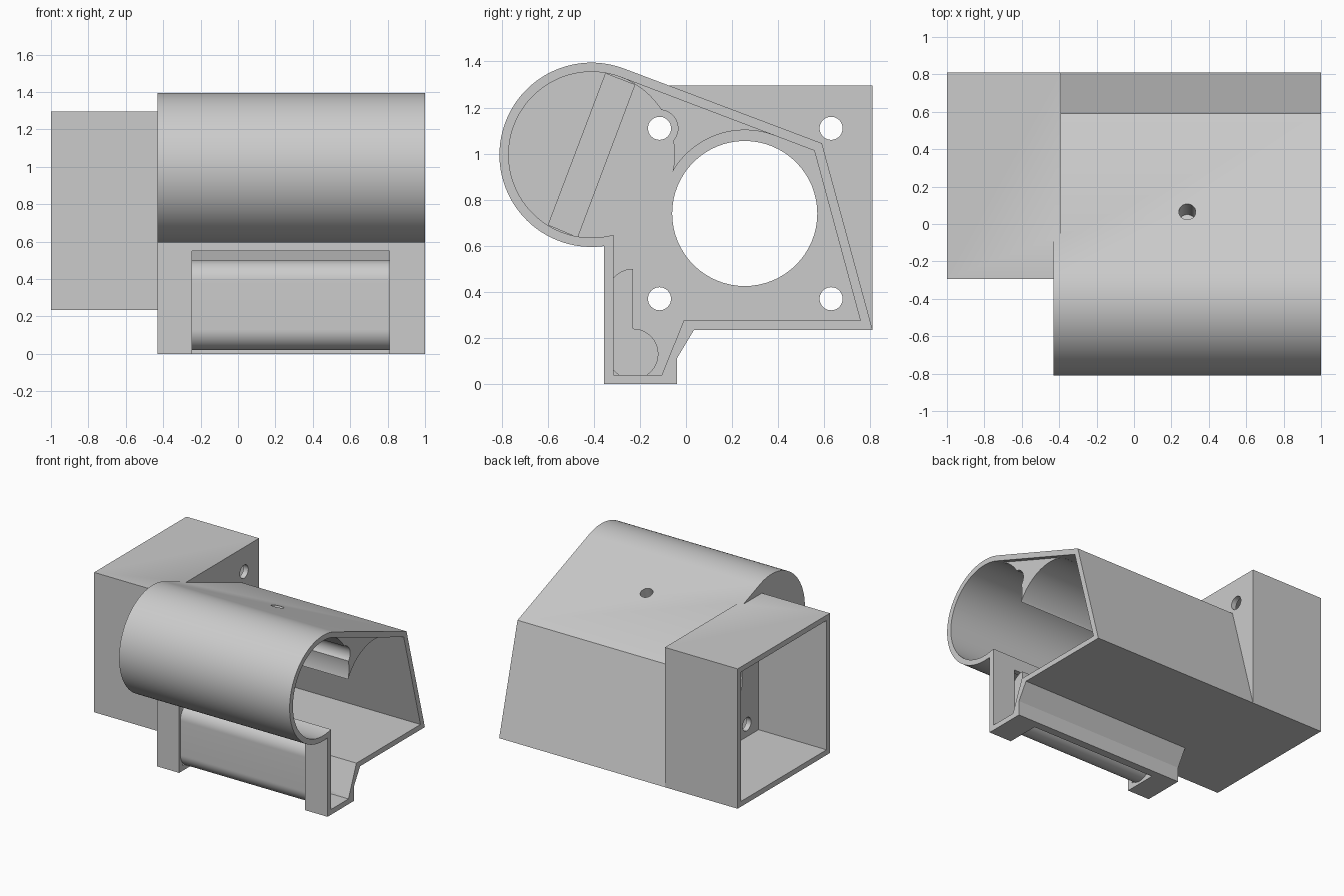
import bpy, bmesh, math
from mathutils import Matrix

cube = bpy.data.objects.get("Cube")
if cube:
    bpy.data.objects.remove(cube, do_unlink=True)

grey = bpy.data.materials.new("light grey plastic")
grey.use_nodes = True
grey.diffuse_color = (0.6, 0.6, 0.6, 1)
grey.node_tree.nodes["Principled BSDF"].inputs["Base Color"].default_value = (0.6, 0.6, 0.6, 1)


def arc(center, radius, start, end, steps=48):
    """Points (y, z) on an arc, angles in degrees."""
    out = []
    for i in range(steps + 1):
        a = math.radians(start + (end - start) * i / steps)
        out.append((center[0] + radius * math.cos(a), center[1] + radius * math.sin(a)))
    return out


def finish(name, bm):
    bmesh.ops.recalc_face_normals(bm, faces=bm.faces)
    mesh = bpy.data.meshes.new(name)
    bm.to_mesh(mesh)
    bm.free()
    mesh.materials.append(grey)
    obj = bpy.data.objects.new(name, mesh)
    bpy.context.collection.objects.link(obj)
    return obj


def prism(name, points, x0, x1):
    """Extrude a (y, z) outline along x."""
    bm = bmesh.new()
    face = bm.faces.new([bm.verts.new((x0, y, z)) for y, z in points])
    ext = bmesh.ops.extrude_face_region(bm, geom=[face])
    verts = [v for v in ext["geom"] if isinstance(v, bmesh.types.BMVert)]
    bmesh.ops.translate(bm, verts=verts, vec=(x1 - x0, 0, 0))
    return finish(name, bm)


def block(name, x0, x1, y0, y1, z0, z1):
    return prism(name, [(y0, z0), (y1, z0), (y1, z1), (y0, z1)], x0, x1)


def rod(name, center, radius, x0, x1):
    return prism(name, arc(center, radius, 0, 360, 64)[:-1], x0, x1)


def combine(target, tool, operation):
    """Apply a boolean and discard the tool object."""
    tool.hide_render = True
    mod = target.modifiers.new("boolean", "BOOLEAN")
    mod.operation = operation
    mod.solver = "EXACT"
    mod.object = tool
    bpy.context.view_layer.objects.active = target
    bpy.ops.object.modifier_apply(modifier=mod.name)
    bpy.data.objects.remove(tool, do_unlink=True)


def smooth(obj):
    bpy.ops.object.select_all(action="DESELECT")
    obj.select_set(True)
    bpy.context.view_layer.objects.active = obj
    bpy.ops.object.shade_smooth_by_angle(angle=math.radians(25))


TUBE = (-0.41, 0.995)
BORE = (0.255, 0.74)
ROOF = 69.3                      # angle of the roof normal
SCREWS = [(y, z) for y in (-0.115, 0.63) for z in (0.37, 1.11)]
WALL, PLATE = -0.43, -0.39       # both sides of the mounting plate

# Housing body and square motor box
housing = prism("housing", arc(TUBE, 0.4, ROOF, 277.9, 80) + [
    (-0.355, 0), (-0.04, 0), (-0.04, 0.11), (0.035, 0.235), (0.81, 0.235), (0.59, 1.045)],
    WALL, 1)
combine(housing, block("motor_box", -1, PLATE, -0.295, 0.81, 0.235, 1.295), "UNION")

# Hollow interiors
cavity = prism("cavity", arc(TUBE, 0.36, ROOF, 285.3, 80) + [
    (-0.315, 0.04), (-0.105, 0.04), (-0.01, 0.275), (0.757, 0.275), (0.557, 1.013)],
    PLATE, 1.1)
combine(housing, cavity, "DIFFERENCE")
combine(housing, block("box_hollow", -1.1, WALL, -0.255, 0.77, 0.275, 1.255), "DIFFERENCE")

# Gusset between the tube and the motor bore, with screw clearance
gusset = prism("gusset", arc(TUBE, 0.36, ROOF, -12.2) + arc(BORE, 0.362, 150, ROOF)[1:]
               + arc(BORE, 0.38, ROOF, ROOF, 1)[1:] + arc(TUBE, 0.38, ROOF, ROOF, 1)[1:],
               PLATE - 0.02, 0.965)
combine(gusset, rod("clearance", SCREWS[1], 0.08, PLATE, 1.1), "DIFFERENCE")
combine(housing, gusset, "UNION")

# Motor bore and screw holes through the plate
combine(housing, rod("bore", BORE, 0.315, -0.6, -0.3), "DIFFERENCE")
for screw in SCREWS:
    combine(housing, rod("screw_hole", screw, 0.05, -0.6, -0.3), "DIFFERENCE")

# Blind hole square to the sloping roof
bm = bmesh.new()
bmesh.ops.create_cone(bm, cap_ends=True, segments=32, radius1=0.045, radius2=0.045, depth=0.32,
                      matrix=Matrix.Translation((0.285, 0.065, 1.243))
                      @ Matrix.Rotation(math.radians(ROOF - 90), 4, "X"))
combine(housing, finish("roof_hole", bm), "DIFFERENCE")

# Lever window through the front wall and floor
combine(housing, block("window", -0.245, 0.81, -0.5, -0.1, -0.1, 0.55), "DIFFERENCE")
smooth(housing)

# Lever with a round foot and a rounded top edge
lever = prism("lever", arc((-0.23, 0.13), 0.11, -180, 90)
              + arc((-0.23, 0.39), 0.11, 90, 180, 20), -0.245, 0.81)
smooth(lever)

# Shallow rib across the closed end of the tube
rib = prism("tube_end_rib", [(-0.35, 1.35), (-0.6, 0.69), (-0.47, 0.635), (-0.22, 1.3)],
            PLATE - 0.01, PLATE + 0.04)
